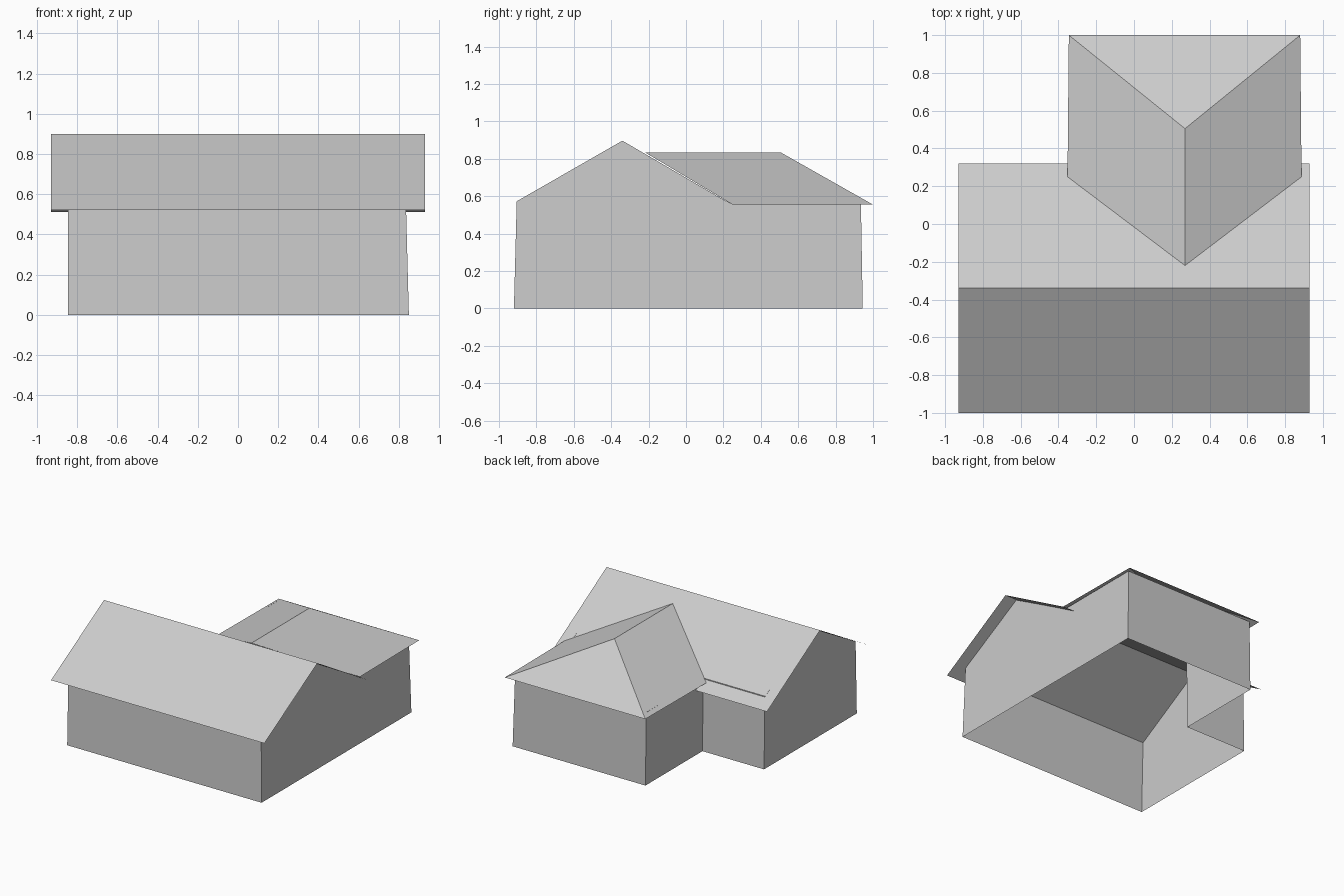
import bpy

cube = bpy.data.objects.get("Cube")
if cube:
    bpy.data.objects.remove(cube, do_unlink=True)

GREY = (0.6, 0.6, 0.6, 1.0)
grey = bpy.data.materials.new("plain_grey")
grey.use_nodes = True
grey.diffuse_color = GREY
grey.node_tree.nodes["Principled BSDF"].inputs["Base Color"].default_value = GREY


def sheet(name, points, faces):
    """Thin open surface with flat faces, wound to face outward."""
    mesh = bpy.data.meshes.new(name)
    mesh.from_pydata(points, [], faces)
    mesh.materials.append(grey)
    obj = bpy.data.objects.new(name, mesh)
    bpy.context.scene.collection.objects.link(obj)
    return obj


# Shared roof measurements
RIDGE_Y, RIDGE_Z = -0.34, 0.90
WALL_TOP = 0.573

# Walls: an L-shaped footprint, open below, leaning in slightly at the top
foot = [(-0.845, -0.92), (0.85, -0.92), (0.85, 0.945),
        (-0.308, 0.945), (-0.308, 0.235), (-0.845, 0.235)]
head = [(-0.845, -0.905), (0.835, -0.905), (0.835, 0.935),
        (-0.308, 0.935), (-0.308, 0.225), (-0.845, 0.225)]
n = len(foot)
points = [(x, y, 0) for x, y in foot] + [(x, y, WALL_TOP) for x, y in head]
faces = [(i, (i + 1) % n, (i + 1) % n + n, i + n) for i in range(n)]
sheet("walls", points, faces)

# Gable triangles closing both ends of the main roof
for name, x, ridge_x in (("left_gable", 0.835, 0.828), ("right_gable", -0.845, -0.845)):
    tri = [(x, -0.905, WALL_TOP), (x, 0.215, WALL_TOP), (ridge_x, RIDGE_Y, RIDGE_Z - 0.003)]
    sheet(name, tri, [(0, 1, 2) if x > 0 else (1, 0, 2)])

# Main roof: two overhanging slopes
W = 0.93
profile = [(-1.0, 0.52), (RIDGE_Y, RIDGE_Z), (0.32, 0.51)]
points = [(x, y, z) for y, z in profile for x in (-W, W)]
sheet("main_roof", points, [(0, 1, 3, 2), (2, 3, 5, 4)])

# Wing roof: hipped at the back, running into the main slope at the front
EAVE, TOP = 0.555, 0.835
points = [(0.27, -0.22, TOP), (0.27, 0.505, TOP),
          (-0.352, 0.25, EAVE), (-0.345, 1.0, EAVE),
          (0.887, 0.25, EAVE), (0.88, 1.0, EAVE)]
sheet("wing_roof", points, [(2, 0, 1, 3), (0, 4, 5, 1), (1, 5, 3)])
